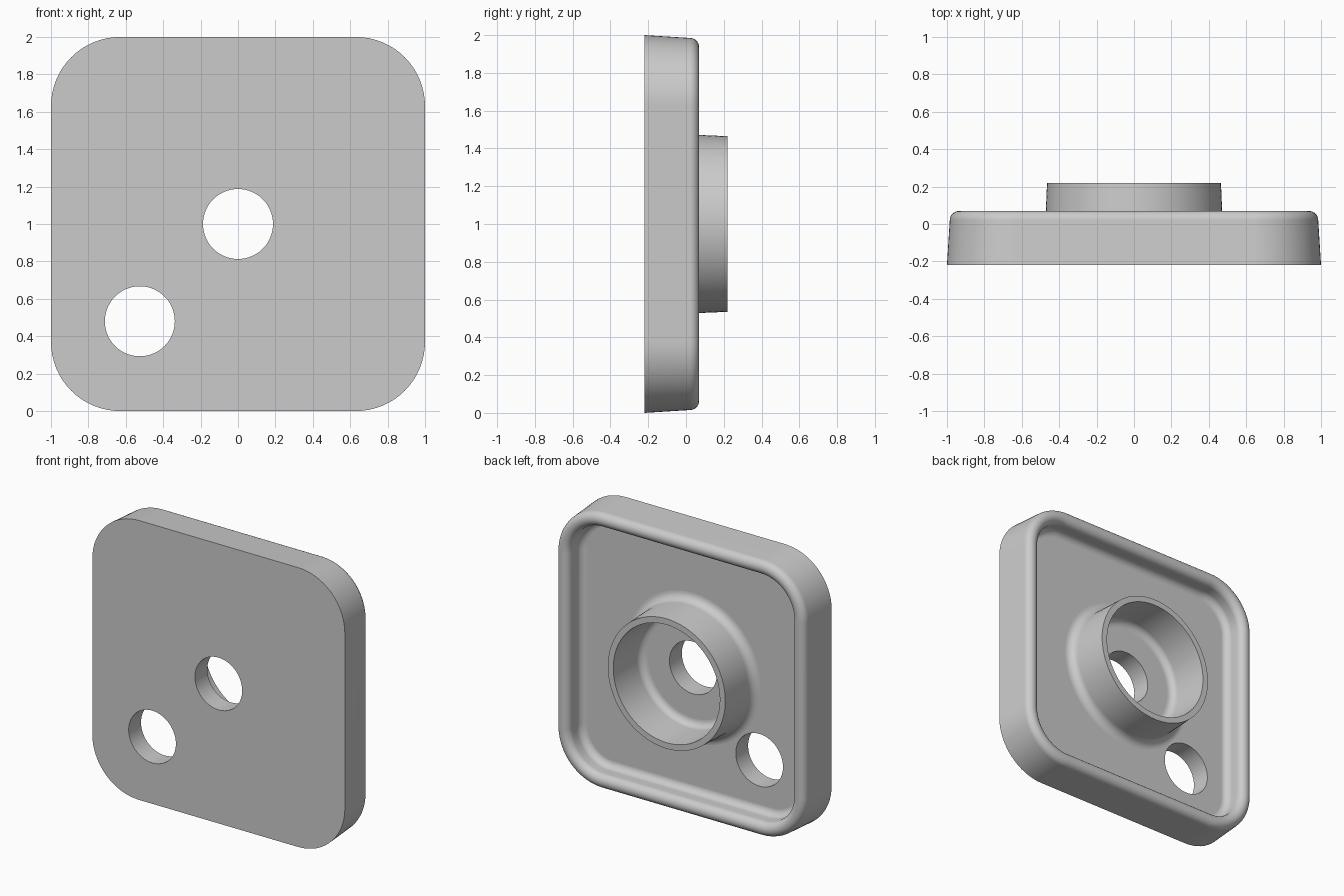
import bpy, bmesh, math
from math import sin, cos, pi

if "Cube" in bpy.data.objects:
    bpy.data.objects.remove(bpy.data.objects["Cube"], do_unlink=True)

grey = bpy.data.materials.new("light grey")
grey.use_nodes = True
colour = (0.6, 0.6, 0.6, 1)
grey.diffuse_color = colour
grey.node_tree.nodes["Principled BSDF"].inputs["Base Color"].default_value = colour

FRONT, FLOOR, RIM, TOP = -0.22, -0.08, 0.07, 0.22
CORNER = 0.63      # centre of each corner arc
HOLE_R = 0.187


def arc(cx, cy, r, a0, a1, n=8):
    """Profile points (distance from centre, depth) along an arc in degrees."""
    angles = [math.radians(a0 + (a1 - a0) * i / n) for i in range(n + 1)]
    return [(cx + r * cos(a), cy + r * sin(a)) for a in angles]


def square_ring(half, y, n=16):
    """Rounded square loop; all loops share the same corner centres."""
    pts = []
    for k, (sx, sz) in enumerate([(1, 1), (-1, 1), (-1, -1), (1, -1)]):
        for i in range(n + 1):
            a = (k + i / n) * pi / 2
            r = half - CORNER
            pts.append((sx * CORNER + r * cos(a), y, 1 + sz * CORNER + r * sin(a)))
    return pts


def round_ring(r, y, n=96):
    return [(r * cos(2 * pi * i / n), y, 1 + r * sin(2 * pi * i / n)) for i in range(n)]


def sweep(name, profile, ring, closed=False):
    """Bridge a stack of loops, capping the ends or joining last to first."""
    bm = bmesh.new()
    loops = [[bm.verts.new(p) for p in ring(*pt)] for pt in profile]
    pairs = list(zip(loops, loops[1:]))
    if closed:
        pairs.append((loops[-1], loops[0]))
    else:
        bm.faces.new(loops[0])
        bm.faces.new(loops[-1])
    for a, b in pairs:
        n = len(a)
        for i in range(n):
            j = (i + 1) % n
            bm.faces.new((a[i], a[j], b[j], b[i]))
    bmesh.ops.recalc_face_normals(bm, faces=bm.faces)
    mesh = bpy.data.meshes.new(name)
    bm.to_mesh(mesh)
    bm.free()
    mesh.materials.append(grey)
    obj = bpy.data.objects.new(name, mesh)
    bpy.context.collection.objects.link(obj)
    return obj


def smooth(obj):
    bpy.ops.object.select_all(action='DESELECT')
    obj.select_set(True)
    bpy.context.view_layer.objects.active = obj
    bpy.ops.object.shade_smooth_by_angle(angle=math.radians(30))
    mod = obj.modifiers.new("even_shading", 'WEIGHTED_NORMAL')
    mod.keep_sharp = True


# Tray: drafted outer wall, rounded rim, filleted inner wall
tray_profile = [(1.0, FRONT)]
tray_profile += arc(0.935, RIM - 0.05, 0.05, 0, 180, 16)
tray_profile += arc(0.835, FLOOR + 0.05, 0.05, 0, -90)
tray = sweep("tray", tray_profile, square_ring)

# Through holes: one central, one near the lower corner
for name, x, z in [("centre_hole", 0, 1.0), ("corner_hole", -0.525, 0.48)]:
    cutter = sweep(name + "_cutter", [(HOLE_R, -0.5), (HOLE_R, 0.5)], round_ring)
    cutter.location = (x, 0, z - 1)
    cutter.hide_render = True
    cutter.hide_viewport = False
    cut = tray.modifiers.new(name, 'BOOLEAN')
    cut.operation = 'DIFFERENCE'
    cut.solver = 'EXACT'
    cut.object = cutter

# Bake the cuts, then drop the cutters
bpy.context.view_layer.update()
graph = bpy.context.evaluated_depsgraph_get()
baked = bpy.data.meshes.new_from_object(tray.evaluated_get(graph))
cutters = [m.object for m in tray.modifiers]
tray.modifiers.clear()
tray.data = baked
for c in cutters:
    bpy.data.objects.remove(c, do_unlink=True)

# Boss: tapered collar with fillets inside and out, seated in the floor
boss_profile = [(0.535, FLOOR - 0.01)]
boss_profile += arc(0.535, FLOOR + 0.06, 0.06, 270, 180)
boss_profile += [(0.465, TOP), (0.422, TOP)]
boss_profile += arc(0.362, FLOOR + 0.05, 0.05, 0, -90)
boss_profile += [(0.362, FLOOR - 0.01)]
boss = sweep("boss", boss_profile, round_ring, closed=True)

for part in (tray, boss):
    smooth(part)
